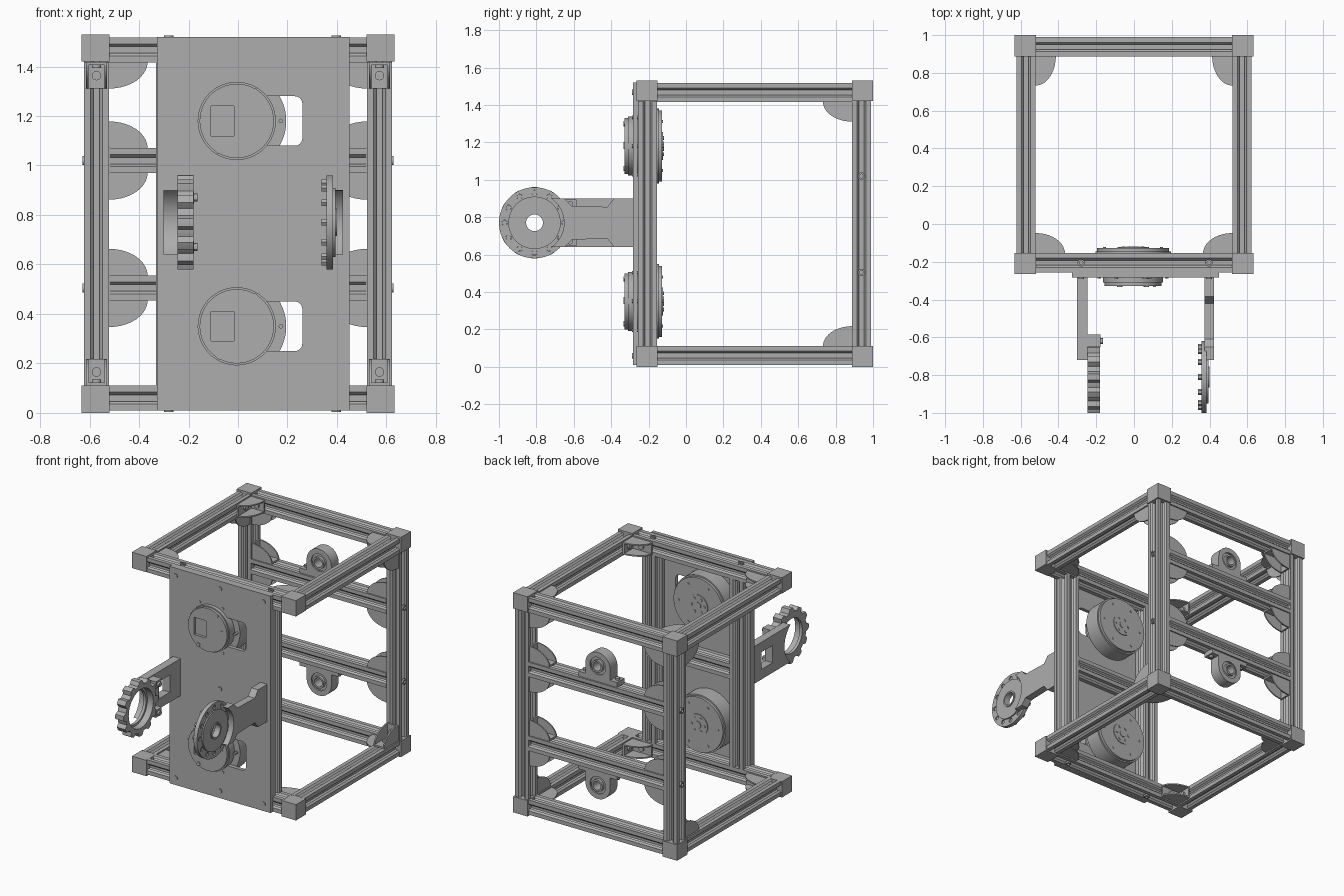
import bpy, bmesh, math
from mathutils import Vector

if "Cube" in bpy.data.objects:
    bpy.data.objects.remove(bpy.data.objects["Cube"])

grey = bpy.data.materials.new("aluminium_grey")
grey.use_nodes = True
colour = (0.42, 0.42, 0.42, 1)
grey.diffuse_color = colour
grey.node_tree.nodes["Principled BSDF"].inputs["Base Color"].default_value = colour

X, Y, Z = Vector((1, 0, 0)), Vector((0, 1, 0)), Vector((0, 0, 1))


def rect(u0, u1, v0, v1):
    return [(u0, v0), (u1, v0), (u1, v1), (u0, v1)]


def arc(cu, cv, r, a0, a1, n):
    angles = [math.radians(a0 + (a1 - a0) * i / n) for i in range(n + 1)]
    return [(cu + r * math.cos(a), cv + r * math.sin(a)) for a in angles]


def circle(cu, cv, r, n=40):
    return arc(cu, cv, r, 0, 360, n)[:-1]


class Part:
    """Collects extruded outlines into one object."""

    def __init__(self, name):
        self.name, self.bm = name, bmesh.new()

    def prism(self, loops, origin, u, v, w, w0, w1):
        """Extrude an outline with holes, drawn in u/v, from w0 to w1."""
        bm, edges = bmesh.new(), []
        for loop in loops:
            vs = [bm.verts.new(origin + u * a + v * b + w * w0) for a, b in loop]
            edges += [bm.edges.new((vs[i - 1], vs[i])) for i in range(len(vs))]
        bmesh.ops.triangle_fill(bm, edges=edges, use_beauty=True)
        out = bmesh.ops.extrude_face_region(bm, geom=bm.faces[:])
        tops = [g for g in out["geom"] if isinstance(g, bmesh.types.BMVert)]
        bmesh.ops.translate(bm, verts=tops, vec=w * (w1 - w0))
        bmesh.ops.recalc_face_normals(bm, faces=bm.faces[:])
        tmp = bpy.data.meshes.new("tmp")
        bm.to_mesh(tmp)
        self.bm.from_mesh(tmp)
        bpy.data.meshes.remove(tmp)
        bm.free()
        return self

    def along_x(self, x0, x1, *loops):
        return self.prism(loops, Vector(), Y, Z, X, x0, x1)

    def along_y(self, y0, y1, *loops):
        return self.prism(loops, Vector(), X, Z, Y, y0, y1)

    def along_z(self, z0, z1, *loops):
        return self.prism(loops, Vector(), X, Y, Z, z0, z1)

    def done(self):
        me = bpy.data.meshes.new(self.name)
        self.bm.to_mesh(me)
        self.bm.free()
        me.materials.append(grey)
        ob = bpy.data.objects.new(self.name, me)
        bpy.context.collection.objects.link(ob)
        bpy.context.view_layer.objects.active = ob
        bpy.ops.object.select_all(action="DESELECT")
        ob.select_set(True)
        bpy.ops.object.shade_smooth_by_angle(angle=math.radians(30))


def slot_profile(cu, cv):
    """Slotted square bar section."""
    h = 0.051
    side = [(-h, -h), (-0.024, -h), (-0.013, -h + 0.012), (-0.026, -h + 0.014),
            (-0.013, -h + 0.03), (0.013, -h + 0.03), (0.026, -h + 0.014),
            (0.013, -h + 0.012), (0.024, -h)]
    pts = []
    for _ in range(4):
        pts += [(cu + a, cv + b) for a, b in side]
        side = [(-b, a) for a, b in side]
    return pts


SX, FRONT, BACK, LOW, HIGH = 0.572, -0.205, 0.938, 0.06, 1.467
MID_RAILS = (1.02, 0.505)
MOTORS = (1.18, 0.35)
POSTS = (-0.28, 0.397)

# Frame corners and bars
corners = Part("corner_cubes")
side_rails, cross_rails = Part("side_rails"), Part("cross_rails")
for z0 in (0, 1.42):
    for y0 in (-0.265, 0.888):
        for x0 in (-0.632, 0.52):
            corners.along_z(z0, z0 + 0.11, rect(x0, x0 + 0.112, y0, y0 + 0.112))
for z in (LOW, HIGH):
    for x in (-SX, SX):
        side_rails.along_y(-0.16, 0.89, slot_profile(x, z))
    for y in (FRONT, BACK):
        cross_rails.along_x(-0.53, 0.53, slot_profile(y, z))
for z in MID_RAILS:
    cross_rails.along_x(-0.52, 0.52, slot_profile(BACK, z))
cross_rails.along_x(POSTS[0] + 0.05, POSTS[1] - 0.05, slot_profile(FRONT, 0.77))
posts = Part("upright_posts")
for x, y in [(-SX, BACK), (SX, BACK), (POSTS[0], FRONT), (POSTS[1], FRONT)]:
    posts.along_z(0.11, 1.42, slot_profile(x, y))
for p in (corners, side_rails, cross_rails, posts):
    p.done()

# Corner brackets: two flanges and two rounded webs
brackets = Part("corner_brackets")


def bracket(corner, u, v, long=0.155, short=0.107, half=0.042):
    o, w = Vector(corner), u.cross(v)
    web = [(0, 0)] + [(long * math.cos(t), short * math.sin(t))
                      for t in [math.radians(9 * i) for i in range(11)]]
    for w0 in (-half, half - 0.009):
        brackets.prism([web], o, u, v, w, w0, w0 + 0.009)
    brackets.prism([rect(0, long, 0, 0.012)], o, u, v, w, -half, half)
    brackets.prism([rect(0, 0.012, 0, short)], o, u, v, w, -half, half)
    brackets.prism([circle(0, 0.055, 0.019, 16)], o, w, v, u, 0.012, 0.024)
    brackets.prism([circle(0, 0.08, 0.019, 16)], o, w, u, v, 0.012, 0.024)


for s in (-1, 1):
    inward = X * -s
    for z in MID_RAILS:
        for d in (-1, 1):
            bracket((s * 0.521, BACK, z + d * 0.051), inward, Z * d)
    bracket((s * 0.521, BACK, 1.418), inward, -Z)
    for z, d in ((1.418, -1), (0.11, 1)):
        bracket((s * SX, 0.887, z), -Y, Z * d)
    for z in (LOW, HIGH):
        bracket((s * 0.521, 0.888, z), -Y, inward)
        bracket((s * 0.521, -0.155, z), inward, Y)
brackets.done()

# Front panel with a slot beside each motor
slots = [[(0.1, z - 0.1)] + arc(0.23, z - 0.07, 0.03, -90, 0, 6)
         + arc(0.23, z + 0.07, 0.03, 0, 90, 6) + [(0.1, z + 0.1)] for z in MOTORS]
Part("front_panel").along_y(-0.284, -0.258, rect(-0.328, 0.45, 0.01, 1.52), *slots).done()

# Screw heads
screws = Part("screw_heads")
for x in (POSTS[0], 0.06, POSTS[1]):
    for z in (LOW, 0.77, HIGH):
        if z != 0.77 or x == 0.06:
            screws.along_y(-0.29, -0.28, circle(x, z, 0.015, 16))
for x in POSTS:
    for z in (0.004, 1.513):
        screws.along_z(z, z + 0.012, circle(x, FRONT, 0.019, 16), circle(x, FRONT, 0.01, 16))
for z in MID_RAILS:
    for x in (-0.629, 0.617):
        screws.along_x(x, x + 0.012, circle(BACK, z, 0.019, 16), circle(BACK, z, 0.01, 16))
screws.done()

# Motors, with rear output hub
for name, z in zip(("upper_motor", "lower_motor"), MOTORS):
    m, cx = Part(name), -0.005
    m.along_y(-0.257, -0.145, circle(cx, z, 0.2, 64))
    m.along_y(-0.145, -0.127, circle(cx, z, 0.19, 64))
    m.along_y(-0.127, -0.122, circle(cx, z, 0.075, 32))
    m.along_y(-0.122, -0.118, circle(cx, z, 0.025, 20))
    m.along_y(-0.31, -0.257, circle(cx, z, 0.158, 64))
    m.along_y(-0.328, -0.31, circle(cx, z, 0.15, 64),
              rect(cx - 0.105, cx - 0.012, z - 0.06, z + 0.06))
    m.along_y(-0.333, -0.327, rect(0.1, 0.116, z - 0.015, z + 0.022))
    for s in (-1, 1):
        m.along_y(-0.333, -0.327, circle(cx + s * 0.07, z + s * 0.12, 0.014, 16))
    for u, v in circle(cx, z, 0.178, 6):
        m.along_y(-0.289, -0.255, circle(u, v, 0.009, 12))
        m.along_y(-0.128, -0.123, circle(cx + (u - cx) * 0.85, z + (v - z) * 0.85, 0.008, 12))
    for u, v in circle(cx, z, 0.05, 6):
        m.along_y(-0.123, -0.118, circle(u, v, 0.01, 12))
    m.done()

# Pillow bearings on the middle rails, one up and one down
for name, z, d in (("upper_bearing", MOTORS[0], 1), ("lower_bearing", MOTORS[1], -1)):
    b = Part(name)
    body = [(-0.15, -0.11), (0.15, -0.11), (0.15, -0.075), (0.095, -0.075)] \
        + arc(0, 0, 0.095, 0, 180, 24) + [(-0.095, -0.075), (-0.15, -0.075)]
    origin = Vector((-0.005, BACK, z))
    b.prism([body, circle(0, 0, 0.06)], origin, X, Z * d, Y, -0.04, 0.04)
    b.prism([circle(0, 0, 0.061), circle(0, 0, 0.03)], origin, X, Z, Y, -0.03, 0.03)
    b.prism([circle(0, 0, 0.042), circle(0, 0, 0.03)], origin, X, Z, Y, -0.05, 0.05)
    for s in (-1, 1):
        b.prism([circle(s * 0.125, 0, 0.015, 16)], origin, X, Y, Z * d, -0.076, -0.062)
    b.done()

# Arms ending in a concave seat for the round heads
CY, CZ = -0.81, 0.77
seat = arc(CY, CZ, 0.158, -55, 55, 16)
Part("right_arm").along_x(-0.302, -0.245, seat + [(-0.282, 0.9), (-0.282, 0.64)],
                          rect(-0.52, -0.4, 0.71, 0.83)).done()
upper = [(-0.65, 0.9), (-0.61, 0.86), (-0.42, 0.855), (-0.385, 0.9), (-0.282, 0.9)]
lower = [(y, 2 * CZ - z) for y, z in reversed(upper)]
Part("left_arm").along_x(0.372, 0.424, seat + upper + lower).done()

# Right head: lobed open ring with clips
ring = Part("right_ring")
lobed = []
for i in range(144):
    a = math.tau * i / 144
    r = 0.178 + 0.013 * max(-1, min(1, 3 * math.cos(12 * a)))
    lobed.append((CY + r * math.cos(a), CZ + r * math.sin(a)))
ring.along_x(-0.245, -0.18, lobed, circle(CY, CZ, 0.135, 48))
ring.along_x(-0.245, -0.225, circle(CY, CZ, 0.137, 48), circle(CY, CZ, 0.12, 48))
for z in (0.67, 0.87):
    ring.along_x(-0.25, -0.178, rect(-0.65, -0.585, z - 0.025, z + 0.025))
    ring.along_x(-0.18, -0.163, circle(-0.62, z, 0.016, 12))
ring.done()

# Left head: bolted disc
disc = Part("left_disc")
bolts = circle(CY, CZ, 0.16, 12)
disc.along_x(0.358, 0.385, circle(CY, CZ, 0.19, 64), circle(CY, CZ, 0.045, 32),
             *[circle(u, v, 0.015, 12) for u, v in bolts])
disc.along_x(0.385, 0.394, circle(CY, CZ, 0.14, 48), circle(CY, CZ, 0.045, 32))
disc.along_x(0.394, 0.4, circle(CY, CZ, 0.056, 32), circle(CY, CZ, 0.045, 32))
for u, v in bolts:
    disc.along_x(0.338, 0.378, circle(u, v, 0.0155, 6))
disc.done()
